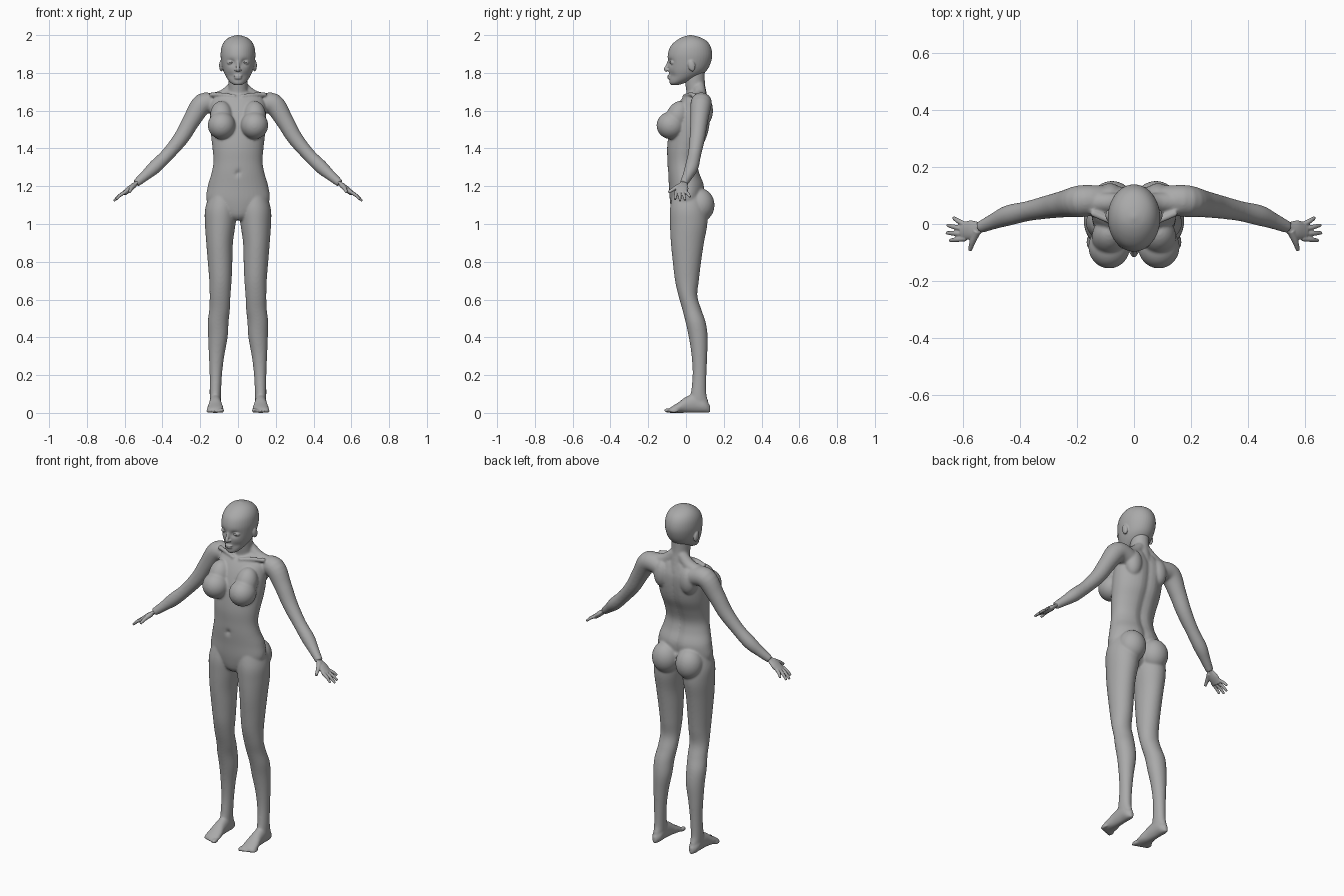
import bpy, bmesh, math
from mathutils import Vector, Matrix

cube = bpy.data.objects.get("Cube")
if cube:
    bpy.data.objects.remove(cube)

GREY = (0.4, 0.4, 0.4, 1)
clay = bpy.data.materials.new("clay grey")
clay.use_nodes = True
clay.diffuse_color = GREY
clay.node_tree.nodes["Principled BSDF"].inputs["Base Color"].default_value = GREY


def spline(rows, steps=5):
    """Smooth rows of numbers with a Catmull-Rom curve."""
    out = []
    last = len(rows) - 1
    for i in range(last):
        quad = [rows[max(i - 1, 0)], rows[i], rows[i + 1], rows[min(i + 2, last)]]
        for k in range(steps):
            t = k / steps
            out.append([b + t / 2 * (c - a + t * (2 * a - 5 * b + 4 * c - d + t * (3 * (b - c) + d - a)))
                        for a, b, c, d in zip(*quad)])
    return out + [list(rows[-1])]


def loft(bm, rings, sides=40):
    """Skin elliptical rings given as centre and two half axes."""
    loops = []
    for c, u, v in rings:
        angles = [math.tau * k / sides for k in range(sides)]
        loops.append([bm.verts.new(c + u * math.cos(a) + v * math.sin(a)) for a in angles])
    for low, high in zip(loops, loops[1:]):
        for k in range(sides):
            n = (k + 1) % sides
            bm.faces.new((low[k], low[n], high[n], high[k]))
    bm.faces.new(loops[0][::-1])
    bm.faces.new(loops[-1])
    return [v for ring in loops for v in ring]


def stack(bm, rows):
    """Level slices: height, right edge, left edge, front, back."""
    return loft(bm, [(Vector(((r + l) / 2, (f + b) / 2, z)),
                      Vector(((l - r) / 2, 0, 0)), Vector((0, (b - f) / 2, 0)))
                     for z, r, l, f, b in spline(rows)])


def column(bm, rows):
    return stack(bm, [(z, -w, w, f, b) for z, w, f, b in rows])


def tube(bm, points, flat=1.0, sides=24):
    """Limb through points of x, y, z, radius; flat thins it."""
    pts = spline(points)
    rings = []
    for i, p in enumerate(pts):
        t = Vector(pts[min(i + 1, len(pts) - 1)][:3]) - Vector(pts[max(i - 1, 0)][:3])
        u = t.cross(Vector((0, 1, 0))).normalized()
        v = t.cross(u).normalized()
        rings.append((Vector(p[:3]), u * p[3] * flat, v * p[3]))
    loft(bm, rings, sides)


def ball(bm, centre, radii, tilt=0):
    m = Matrix.Translation(centre) @ Matrix.Rotation(tilt, 4, 'X') @ Matrix.Diagonal((*radii, 1))
    bmesh.ops.create_uvsphere(bm, u_segments=32, v_segments=20, radius=1, matrix=m)


def mirror(bm):
    copy = bmesh.ops.duplicate(bm, geom=bm.verts[:] + bm.edges[:] + bm.faces[:])
    for g in copy["geom"]:
        if isinstance(g, bmesh.types.BMVert):
            g.co.x *= -1


def finish(name, bm, voxel, passes):
    """Fuse the overlapping masses into one smooth skin."""
    bmesh.ops.recalc_face_normals(bm, faces=bm.faces[:])
    for f in bm.faces:
        f.smooth = True
    mesh = bpy.data.meshes.new(name)
    bm.to_mesh(mesh)
    bm.free()
    mesh.materials.append(clay)
    ob = bpy.data.objects.new(name, mesh)
    bpy.context.collection.objects.link(ob)
    if voxel:
        fuse = ob.modifiers.new("fuse", 'REMESH')
        fuse.mode = 'VOXEL'
        fuse.voxel_size = voxel
        fuse.use_smooth_shade = True
        soft = ob.modifiers.new("soften", 'SMOOTH')
        soft.factor = 0.5
        soft.iterations = passes
    return ob


# Legs
bm = bmesh.new()
stack(bm, [
    (1.16, .01, .15, -.07, .09), (1.08, .005, .174, -.085, .11), (1, .013, .175, -.085, .113),
    (.9, .027, .168, -.08, .095), (.8, .03, .16, -.07, .08), (.7, .034, .152, -.058, .068),
    (.62, .04, .15, -.04, .06), (.55, .043, .152, -.02, .08), (.48, .05, .16, -.002, .104),
    (.4, .055, .158, .015, .115), (.3, .073, .154, .03, .112), (.2, .085, .15, .035, .108),
    (.1, .09, .15, .025, .108), (.05, .092, .148, .01, .12), (.01, .1, .14, .03, .11)])

# Feet and toes
foot = [(.128, .01, .04), (.1, .028, .07), (.05, .031, .1), (0, .034, .085),
        (-.04, .042, .056), (-.075, .043, .034), (-.09, .036, .022)]
loft(bm, [(Vector((.12, y, h / 2)), Vector((w, 0, 0)), Vector((0, 0, h / 2)))
          for y, w, h in spline(foot)])
for i in range(5):
    size = .013 if i == 0 else .0095
    ball(bm, (.086 + .018 * i, -.092 + .007 * i, size), (size, .025, size))

# Buttocks and breasts
ball(bm, (.077, .075, 1.1), (.077, .076, .088))
ball(bm, (.087, -.08, 1.522), (.073, .076, .073))
ball(bm, (.088, -.045, 1.57), (.06, .06, .085), -.4)

# Arms and shoulder slope
tube(bm, [(.11, .085, 1.63, .05), (.185, .08, 1.637, .056), (.245, .07, 1.55, .047),
          (.3, .06, 1.457, .041), (.373, .045, 1.368, .035), (.44, .03, 1.302, .036),
          (.49, .01, 1.257, .028), (.54, -.012, 1.215, .021)])
tube(bm, [(.02, .07, 1.73, .03), (.08, .075, 1.675, .035), (.17, .075, 1.65, .038)])

# Collarbones and shoulder blades
tube(bm, [(.015, -.012, 1.675, .01), (.08, .01, 1.685, .011), (.15, .04, 1.685, .012)])
ball(bm, (.085, .095, 1.6), (.05, .048, .08))
mirror(bm)

# Torso with a spine furrow and navel
torso = column(bm, [
    (1.02, .03, -.05, .04), (1.05, .1, -.072, .07), (1.12, .165, -.085, .09),
    (1.2, .16, -.09, .1), (1.27, .14, -.096, .075), (1.33, .13, -.098, .067),
    (1.4, .135, -.1, .088), (1.47, .143, -.093, .118), (1.54, .148, -.08, .132),
    (1.61, .148, -.055, .135), (1.66, .135, -.025, .122), (1.69, .09, .005, .11),
    (1.71, .04, .02, .1)])
for v in torso:
    if v.co.y > .04 and v.co.z > 1.15:
        v.co.y -= .013 * math.exp(-(v.co.x / .025) ** 2)
    elif v.co.y < 0:
        v.co.y += .012 * math.exp(-(v.co.x ** 2 + (v.co.z - 1.27) ** 2) / .0002)

# Neck
column(bm, [(1.64, .055, .005, .12), (1.7, .052, .002, .108), (1.75, .05, -.005, .1), (1.82, .052, -.01, .1)])
finish("body", bm, .0055, 9)

# Ears, brows and eyelids
bm = bmesh.new()
ball(bm, (.089, .03, 1.838), (.011, .019, .031), .2)
ball(bm, (.038, -.068, 1.855), (.021, .016, .013))
ball(bm, (.012, -.097, 1.815), (.007, .008, .006))
mirror(bm)

# Skull with eye sockets and hollow cheeks
skull = column(bm, [
    (1.735, .016, -.078, -.045), (1.745, .036, -.086, -.01), (1.765, .054, -.088, .04),
    (1.79, .069, -.09, .085), (1.82, .081, -.093, .115), (1.86, .089, -.096, .133),
    (1.9, .092, -.096, .139), (1.94, .086, -.082, .13), (1.97, .069, -.053, .108),
    (1.99, .042, -.018, .07), (2, .006, .018, .03)])
for v in skull:
    if v.co.y < 0:
        side = abs(v.co.x)
        v.co.y += .015 * math.exp(-((side - .036) / .018) ** 2 - ((v.co.z - 1.855) / .016) ** 2)
        v.co.y += .006 * math.exp(-((side - .04) / .02) ** 2 - ((v.co.z - 1.785) / .018) ** 2)

# Nose and lips
tube(bm, [(0, -.088, 1.865, .008), (0, -.098, 1.838, .009), (0, -.106, 1.819, .011), (0, -.098, 1.81, .009)])
ball(bm, (0, -.088, 1.783), (.024, .011, .005))
ball(bm, (0, -.087, 1.772), (.02, .011, .006))
finish("head", bm, .004, 4)

# Eyes
for name, side in (("left_eye", 1), ("right_eye", -1)):
    bm = bmesh.new()
    ball(bm, (.038 * side, -.0745, 1.855), (.013, .012, .007))
    finish(name, bm, 0, 0)

# Hands: palm, four fingers, thumb
bm = bmesh.new()
tube(bm, [(.515, .001, 1.237, .02), (.54, -.012, 1.215, .021),
          (.57, -.02, 1.19, .033), (.603, -.026, 1.162, .03)], .45)
tips = [(.633, .022, 1.142), (.654, -.004, 1.126), (.657, -.031, 1.122), (.645, -.058, 1.13)]
for i, tip in enumerate(tips):
    base = Vector((.59, -.003 - .016 * i, 1.173))
    middle = base.lerp(Vector(tip), .55) + Vector((.003, 0, .003))
    tube(bm, [(*base, .0095), (*middle, .0085), (*tip, .006)])
tube(bm, [(.55, -.024, 1.206, .015), (.565, -.06, 1.188, .011), (.575, -.092, 1.167, .007)])
left = finish("left_hand", bm, .003, 3)
right = left.copy()
right.data = left.data.copy()
right.name = "right_hand"
right.data.transform(Matrix.Scale(-1, 4, (1, 0, 0)))
right.data.flip_normals()
bpy.context.collection.objects.link(right)
